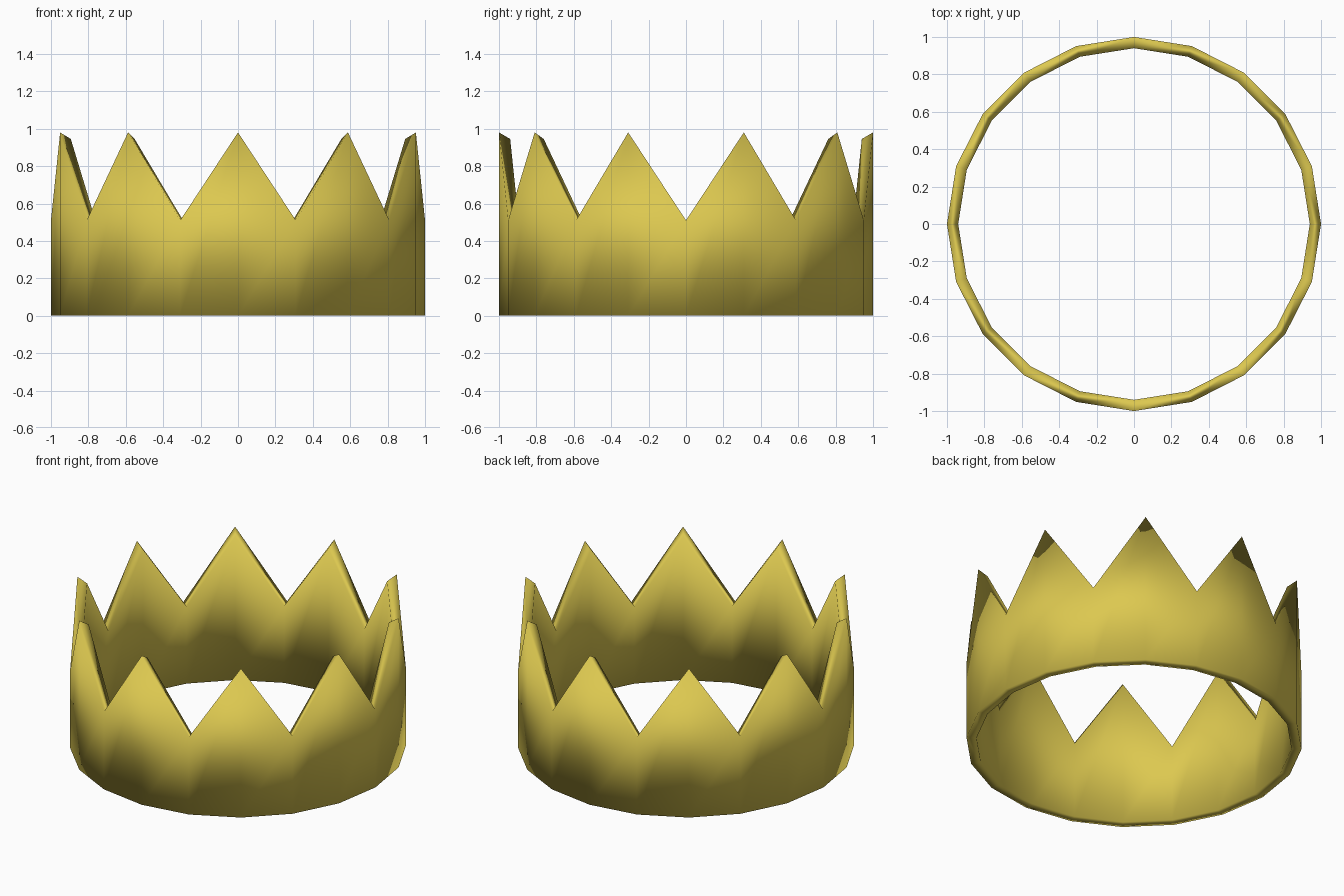
import bpy, bmesh
from math import sin, cos, pi

if "Cube" in bpy.data.objects:
    bpy.data.objects.remove(bpy.data.objects["Cube"])

SIDES = 20                      # alternating valley / peak corners
R_OUT, R_IN = 1.0, 0.94

gold = bpy.data.materials.new("gold")
gold.diffuse_color = (0.72, 0.58, 0.08, 1)
gold.use_nodes = True
gold.node_tree.nodes["Principled BSDF"].inputs["Base Color"].default_value = gold.diffuse_color


def ring(bm, radius, peak, valley):
    """One vertical wall line per corner: list of (bottom, top) vertices."""
    out = []
    for i in range(SIDES):
        a = 2 * pi * i / SIDES
        x, y = radius * cos(a), radius * sin(a)
        top = peak if i % 2 else valley
        out.append((bm.verts.new((x, y, 0)), bm.verts.new((x, y, top))))
    return out


# crown band with ten points: outer wall, inner wall, zigzag rim and base rim
bm = bmesh.new()
outer = ring(bm, R_OUT, 0.98, 0.51)
inner = ring(bm, R_IN, 0.945, 0.505)
for i in range(SIDES):
    j = (i + 1) % SIDES
    (ob, ot), (pb, pt) = outer[i], outer[j]
    (ib, it), (kb, kt) = inner[i], inner[j]
    bm.faces.new((ob, pb, pt, ot))
    bm.faces.new((kb, ib, it, kt))
    bm.faces.new((ot, pt, kt, it))
    bm.faces.new((pb, ob, ib, kb))
bmesh.ops.recalc_face_normals(bm, faces=bm.faces)
for f in bm.faces:
    f.smooth = True

mesh = bpy.data.meshes.new("crown_band")
bm.to_mesh(mesh)
bm.free()
mesh.materials.append(gold)
bpy.context.collection.objects.link(bpy.data.objects.new("crown_band", mesh))
